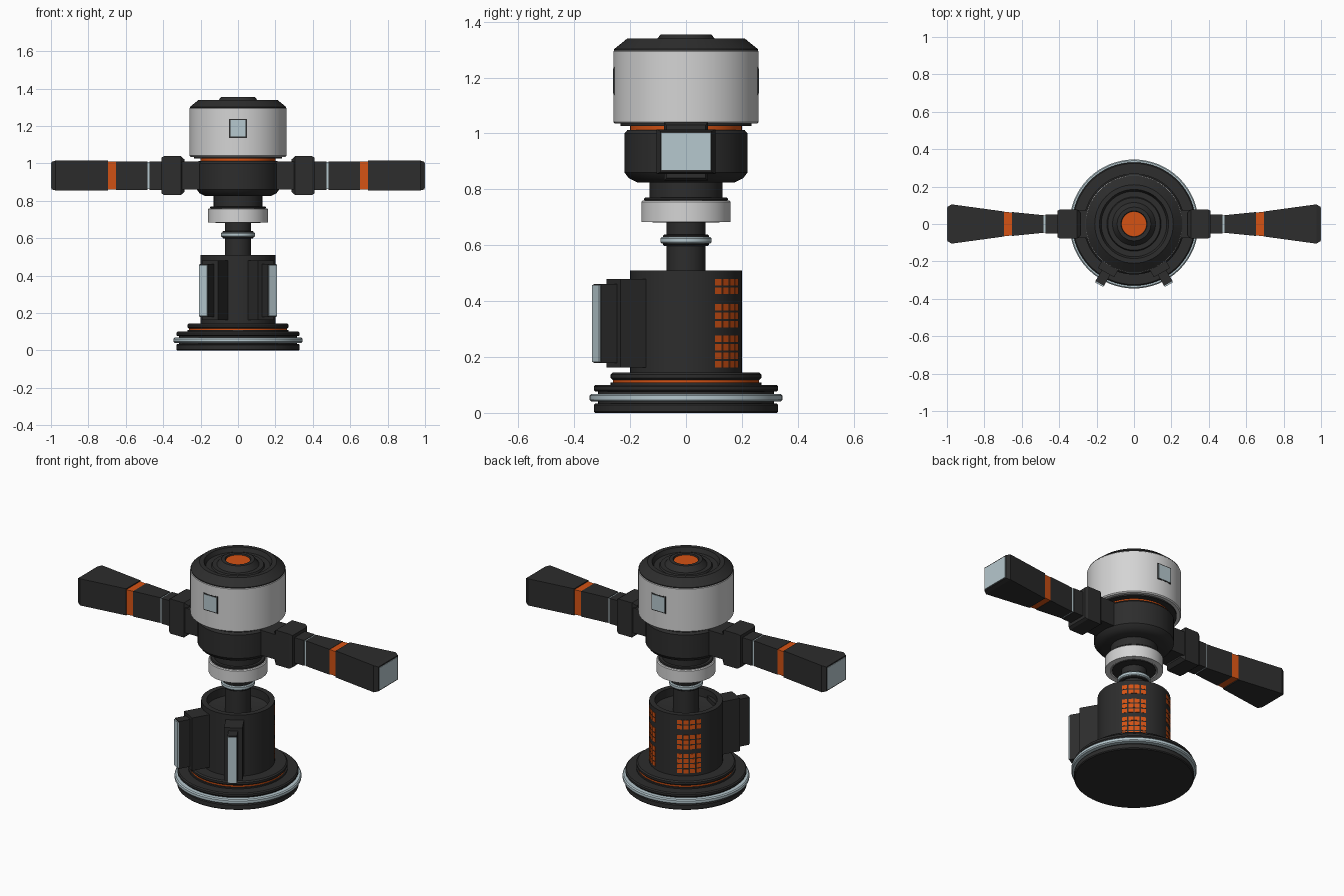
import bpy, bmesh, math
from mathutils import Matrix, Vector

if "Cube" in bpy.data.objects:
    bpy.data.objects.remove(bpy.data.objects["Cube"])


def material(name, rgb):
    m = bpy.data.materials.new(name)
    m.diffuse_color = (*rgb, 1)
    m.use_nodes = True
    m.node_tree.nodes["Principled BSDF"].inputs["Base Color"].default_value = m.diffuse_color
    return m


DARK = material("charcoal", (0.026, 0.026, 0.026))
WHITE = material("off_white", (0.66, 0.66, 0.66))
GLASS = material("pale_blue", (0.47, 0.58, 0.62))
ORANGE = material("orange", (0.66, 0.085, 0.007))


def finish(name, bm, mat, smooth=False):
    bmesh.ops.recalc_face_normals(bm, faces=bm.faces)
    me = bpy.data.meshes.new(name)
    bm.to_mesh(me)
    bm.free()
    me.materials.append(mat)
    ob = bpy.data.objects.new(name, me)
    bpy.context.collection.objects.link(ob)
    if smooth:
        bpy.ops.object.select_all(action='DESELECT')
        ob.select_set(True)
        bpy.context.view_layer.objects.active = ob
        bpy.ops.object.shade_smooth_by_angle(angle=math.radians(30))
    return ob


def lathe(name, profile, mat, steps=64):
    """Spin a closed (radius, height) outline that starts and ends on the axis."""
    bm = bmesh.new()
    vs = [bm.verts.new((r, 0, z)) for r, z in profile]
    es = [bm.edges.new(p) for p in zip(vs, vs[1:])]
    bmesh.ops.spin(bm, geom=vs + es, cent=(0, 0, 0), axis=(0, 0, 1),
                   angle=math.tau, steps=steps, use_merge=True)
    bmesh.ops.remove_doubles(bm, verts=bm.verts, dist=1e-5)
    return finish(name, bm, mat, True)


def disc(name, r, z0, z1, mat, c=0.0):
    """Short cylinder with optional chamfered rims."""
    prof = [(0, z0), (r - c, z0), (r, z0 + c), (r, z1 - c), (r - c, z1), (0, z1)]
    if c == 0:
        prof = [(0, z0), (r, z0), (r, z1), (0, z1)]
    return lathe(name, prof, mat)


def add_box(bm, lo, hi, mtx=Matrix()):
    size = Vector(hi) - Vector(lo)
    mid = (Vector(hi) + Vector(lo)) / 2
    bmesh.ops.create_cube(bm, size=1, matrix=mtx @ Matrix.Translation(mid) @ Matrix.Diagonal((*size, 1)))


def box(name, lo, hi, mat, mtx=Matrix()):
    bm = bmesh.new()
    add_box(bm, lo, hi, mtx)
    return finish(name, bm, mat)


def arm_part(name, stations, mat, zc=0.935):
    """Skin rectangular sections (x, half_y, half_z) on both sides."""
    for label, s in (("right_", 1), ("left_", -1)):
        bm = bmesh.new()
        rings = []
        for x, hy, hz in stations:
            rings.append([bm.verts.new((s * x, a * hy, zc + b * hz))
                          for a, b in ((-1, -1), (1, -1), (1, 1), (-1, 1))])
        for r0, r1 in zip(rings, rings[1:]):
            for i in range(4):
                j = (i + 1) % 4
                bm.faces.new((r0[i], r0[j], r1[j], r1[i]))
        bm.faces.new(rings[0])
        bm.faces.new(rings[-1])
        finish(label + name, bm, mat)


# Base: stacked discs with a pale band and an orange seam
disc("base_foot", 0.33, 0.0, 0.034, DARK, 0.005)
disc("base_groove", 0.315, 0.03, 0.08, DARK)
disc("base_band", 0.345, 0.041, 0.068, GLASS, 0.006)
disc("base_rim", 0.33, 0.076, 0.10, DARK, 0.006)
disc("base_step", 0.27, 0.098, 0.108, DARK)
disc("base_seam", 0.262, 0.107, 0.12, ORANGE)
disc("base_collar", 0.27, 0.118, 0.144, DARK, 0.007)

# Pedestal: open cup around the column
lathe("pedestal", [(0, 0.14), (0.2, 0.14), (0.2, 0.51), (0.17, 0.51),
                   (0.17, 0.46), (0.12, 0.45), (0, 0.45)], DARK)

# Column and collars
disc("column", 0.07, 0.44, 0.70, DARK)
disc("column_ring_edge", 0.083, 0.598, 0.638, DARK, 0.004)
disc("column_ring", 0.092, 0.606, 0.63, GLASS, 0.005)
lathe("neck_ring", [(0, 0.688), (0.125, 0.688), (0.13, 0.684), (0.16, 0.684),
                    (0.16, 0.755), (0.155, 0.76), (0, 0.76)], WHITE)
disc("neck_ring_underside", 0.12, 0.682, 0.69, DARK)
disc("neck_ring_cap", 0.15, 0.758, 0.77, DARK, 0.004)
disc("neck", 0.13, 0.76, 0.83, DARK)

# Hub, orange seam and drum
lathe("hub", [(0, 0.825), (0.175, 0.825), (0.205, 0.84), (0.22, 0.86),
              (0.22, 1.0), (0.21, 1.012), (0, 1.012)], DARK)
disc("hub_seam", 0.2, 1.01, 1.03, ORANGE)
disc("drum_floor", 0.235, 1.027, 1.037, DARK)
disc("drum", 0.26, 1.035, 1.30, WHITE, 0.006)
lathe("drum_lid", [(0, 1.296), (0.257, 1.296), (0.257, 1.302), (0.21, 1.34),
                   (0.185, 1.34), (0.175, 1.315), (0.145, 1.315), (0.14, 1.325),
                   (0.115, 1.325), (0.09, 1.355), (0.07, 1.355), (0.067, 1.345),
                   (0, 1.345)], DARK)
disc("lid_lamp", 0.066, 1.34, 1.348, ORANGE)

# Drum windows at front and back
for label, a in (("front", 0), ("back", math.pi)):
    rot = Matrix.Rotation(a, 4, 'Z')
    box(label + "_window_frame", (-0.047, -0.26, 1.137), (0.047, -0.25, 1.238), DARK, rot)
    box(label + "_window", (-0.041, -0.262, 1.143), (0.041, -0.255, 1.232), GLASS, rot)

# Arms, mirrored left and right
arm_part("arm_root", [(0.15, 0.075, 0.075), (0.30, 0.075, 0.075)], DARK)
arm_part("arm_joint", [(0.285, 0.06, 0.085), (0.305, 0.078, 0.104),
                       (0.395, 0.078, 0.104), (0.41, 0.07, 0.095)], DARK)
arm_part("arm_neck", [(0.40, 0.05, 0.076), (0.474, 0.05, 0.076)], DARK)
arm_part("arm_plate", [(0.473, 0.046, 0.073), (0.484, 0.046, 0.073)], GLASS)
arm_part("arm_segment", [(0.483, 0.047, 0.076), (0.652, 0.064, 0.076)], DARK)
arm_part("arm_band", [(0.652, 0.061, 0.074), (0.698, 0.066, 0.074)], ORANGE)
arm_part("arm_tip", [(0.696, 0.067, 0.08), (0.975, 0.105, 0.08),
                     (0.997, 0.092, 0.073)], DARK)
arm_part("arm_tip_window", [(0.99, 0.087, 0.066), (1.0, 0.087, 0.066)], GLASS)

# Two fins on the front of the pedestal
for label, a in (("left", -30), ("right", 30)):
    rot = Matrix.Rotation(math.radians(a), 4, 'Z')
    box(label + "_fin_mount", (-0.05, -0.30, 0.163), (0.05, -0.15, 0.48), DARK, rot)
    box(label + "_fin", (-0.026, -0.367, 0.178), (0.026, -0.28, 0.462), DARK, rot)
    box(label + "_fin_light", (-0.025, -0.374, 0.183), (0.025, -0.365, 0.457), GLASS, rot)

# Vent grids on the back of the pedestal: thin tiles in blocks of rows
for label, centre in (("left", 40), ("right", -40)):
    bm = bmesh.new()
    for start, rows in ((0.162, 4), (0.305, 3), (0.425, 2)):
        for row in range(rows):
            z = start + row * 0.0305
            for col in range(4):
                rot = Matrix.Rotation(math.radians(centre + (col - 1.5) * 10), 4, 'Z')
                add_box(bm, (-0.0135, 0.195, z), (0.0135, 0.2015, z + 0.024), rot)
    finish(label + "_vent_grid", bm, ORANGE)
